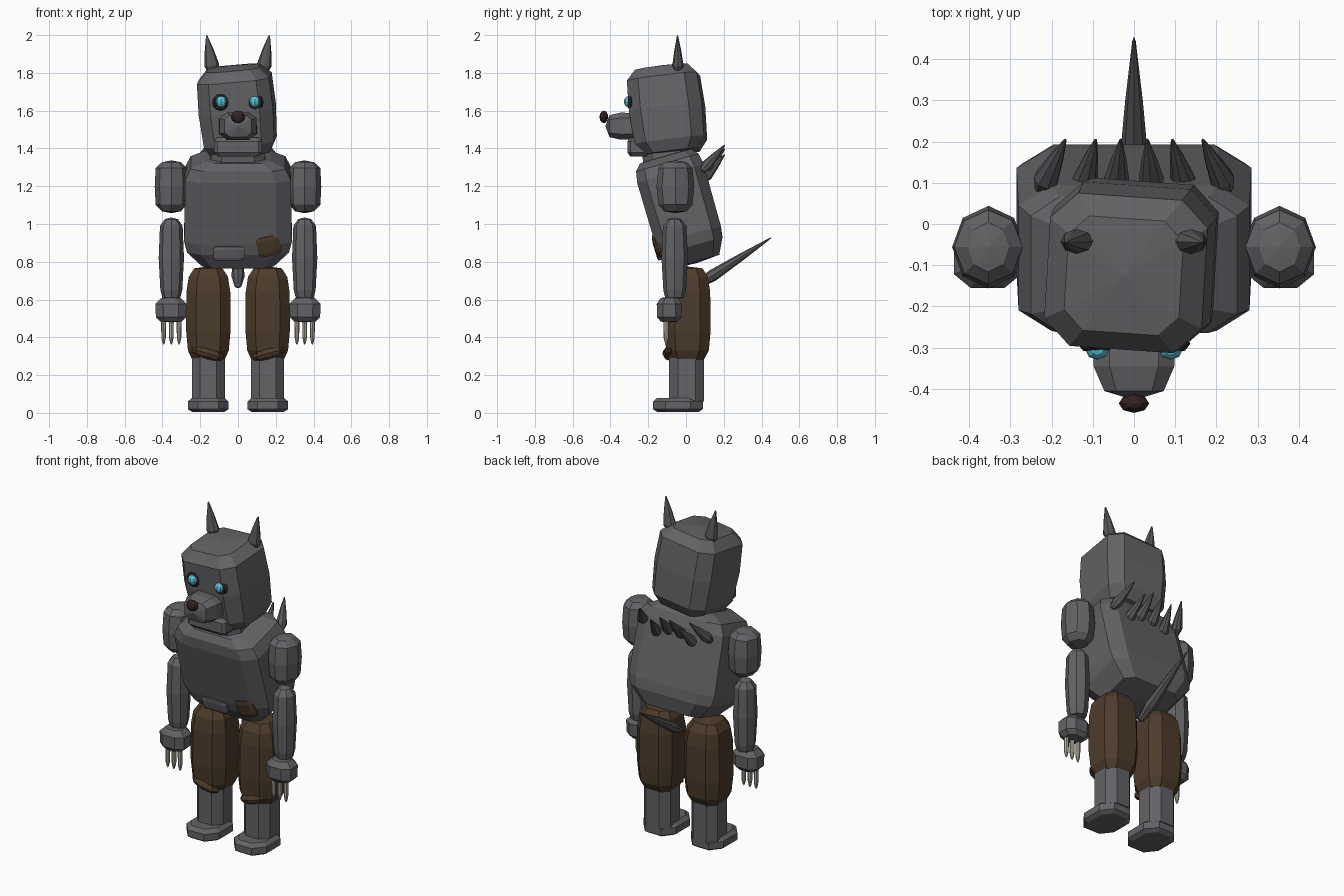
import bpy, math
from mathutils import Vector

if "Cube" in bpy.data.objects:
    bpy.data.objects.remove(bpy.data.objects["Cube"])


def material(name, r, g, b):
    m = bpy.data.materials.new(name)
    m.diffuse_color = (r, g, b, 1)
    m.use_nodes = True
    m.node_tree.nodes["Principled BSDF"].inputs["Base Color"].default_value = m.diffuse_color
    return m


FUR = material("grey fur", 0.125, 0.125, 0.135)
SPIKE = material("dark grey", 0.10, 0.10, 0.105)
CLOTH = material("brown cloth", 0.075, 0.045, 0.024)
CLAW = material("bone", 0.46, 0.43, 0.35)
EYE = material("cyan eye", 0.10, 0.55, 0.70)
SOCKET = material("eye socket black", 0.02, 0.02, 0.022)
NOSE = material("nose dark brown", 0.035, 0.016, 0.016)


def loft(name, rings, mat, loc, rot=(0, 0, 0), k=None, bump=0.01):
    """Eight sided stack of rings (z, rx, ry), closed by fans at both ends.
    k is the flat fraction of a chamfered box section; None is a round octagon."""
    if k is None:
        sec = [(math.cos(i * math.pi / 4), math.sin(i * math.pi / 4)) for i in range(8)]
    else:
        sec = [(1, -k), (1, k), (k, 1), (-k, 1), (-1, k), (-1, -k), (-k, -1), (k, -1)]
    verts = [(x * rx, y * ry, z) for z, rx, ry in rings for x, y in sec]
    n = len(rings)
    faces = [(8 * j + i, 8 * j + (i + 1) % 8, 8 * j + 8 + (i + 1) % 8, 8 * j + 8 + i)
             for j in range(n - 1) for i in range(8)]
    verts += [(0, 0, rings[0][0] - bump), (0, 0, rings[-1][0] + bump)]
    for i in range(8):
        faces.append((8 * n, (i + 1) % 8, i))
        faces.append((8 * n + 1, 8 * (n - 1) + i, 8 * (n - 1) + (i + 1) % 8))
    me = bpy.data.meshes.new(name)
    me.from_pydata(verts, [], faces)
    me.materials.append(mat)
    ob = bpy.data.objects.new(name, me)
    ob.location, ob.rotation_euler = loc, rot
    bpy.context.collection.objects.link(ob)
    return ob


def spike(name, base, tip, rx, ry, mat):
    d = Vector(tip) - Vector(base)
    h = d.length
    rings = [(0, rx * .55, ry * .55), (h * .2, rx, ry), (h * .6, rx * .6, ry * .6),
             (h * .97, rx * .12, ry * .12)]
    rot = Vector((0, 0, 1)).rotation_difference(d).to_euler()
    return loft(name, rings, mat, base, rot, bump=h * .03)


def ball(name, loc, size, mat, rot=(0, 0, 0)):
    rx, ry, rz = size
    rings = [(rz * math.sin(a), rx * math.cos(a), ry * math.cos(a))
             for a in (math.radians(d) for d in (-60, -30, 0, 30, 60))]
    return loft(name, rings, mat, loc, rot, bump=rz * .134)


def slab(name, loc, size, mat, rot=(0, 0, 0), k=.75):
    x, y, z = size
    rings = [(-z, x * .85, y * .85), (-z * .6, x, y), (z * .6, x, y), (z, x * .85, y * .85)]
    return loft(name, rings, mat, loc, rot, k, bump=0)


rad = math.radians

# Torso, leaning forward
loft("torso", [(-.295, .19, .13), (-.21, .27, .172), (-.15, .285, .18),
               (.19, .28, .183), (.25, .25, .172), (.285, .175, .14)],
     FUR, (0, -.03, 1.085), (rad(16), 0, 0), .72)
loft("neck", [(-.1, .15, .13), (.1, .13, .12)], FUR, (0, -.11, 1.4), (rad(10), 0, 0), .6)
slab("belt_buckle", (-.048, -.135, .848), (.083, .025, .037), FUR, (rad(16), 0, 0))
slab("cloth_patch", (.162, -.145, .888), (.062, .025, .052), CLOTH, (rad(16), rad(-15), 0), .55)

# Head, slightly tilted and turned
loft("head", [(-.235, .155, .14), (-.175, .187, .185), (0, .198, .195),
              (.165, .192, .187), (.22, .14, .14)],
     FUR, (-.004, -.1, 1.608), (rad(7), rad(-5), rad(-4)), .66, bump=.015)
loft("muzzle", [(0, .1, .068), (.09, .098, .072), (.15, .072, .058)],
     FUR, (0, -.255, 1.518), (rad(90), 0, 0), .6, bump=.022)
slab("jaw", (0, -.21, 1.408), (.128, .1, .05), FUR, k=.85)
ball("nose", (0, -.435, 1.567), (.037, .023, .033), NOSE)

for s, side in ((-1, "right"), (1, "left")):
    # Eyes and ears
    ball(side + "_eye_socket", (s * .092, -.29, 1.645), (.045, .024, .045), SOCKET)
    ball(side + "_eye", (s * .089, -.305, 1.648), (.029, .024, .029), EYE)
    spike(side + "_ear", (s * .132, -.042, 1.80), (s * .166, -.045, 2.0), .04, .03, SPIKE)

    # Arms, hands and claws
    loft(side + "_upper_arm", [(-.13, .05, .06), (-.095, .083, .09), (0, .088, .1),
                               (.1, .083, .09), (.13, .05, .06)],
         FUR, (s * .353, -.056, 1.197))
    loft(side + "_forearm", [(-.21, .048, .05), (-.17, .058, .06), (0, .067, .07),
                             (.17, .06, .062), (.205, .035, .035)],
         FUR, (s * .353, -.06, .82))
    loft(side + "_hand", [(-.064, .055, .045), (-.04, .08, .065), (.03, .082, .067),
                          (.062, .05, .045)], FUR, (s * .355, -.088, .547), k=.5, bump=.004)
    for i in (-1, 0, 1):
        loft(side + "_claw", [(-.06, .006, .007), (-.03, .012, .014), (.06, .013, .015)],
             CLAW, (s * .353 + i * .041, -.105, .43))

    # Trousers with rolled cuffs, shins and feet
    loft(side + "_trouser_leg", [(-.24, .085, .085), (-.19, .108, .113), (-.08, .118, .123),
                                 (.12, .116, .12), (.2, .104, .108), (.245, .075, .08)],
         CLOTH, (s * .157, .008, .52), k=.55)
    ball(side + "_cuff", (s * .16, -.08, .315), (.092, .045, .032), CLOTH, (0, s * rad(-16), 0))
    loft(side + "_shin", [(-.12, .087, .092), (.12, .087, .092)], FUR,
         (s * .157, .003, .18), k=.5)
    loft(side + "_foot", [(0, .085, .11), (.015, .108, .132), (.055, .108, .132), (.075, .085, .11)],
         FUR, (s * .158, -.043, .005), k=.5, bump=0)

    # Back spikes
    for bx, tx, bz in ((.045, .032, 1.27), (.125, .092, 1.24), (.225, .165, 1.29)):
        spike(side + "_back_spike", (s * bx, .085, bz - .01), (s * tx, .207, bz + .13),
              .031, .031, SPIKE)

# Tail
spike("tail", (0, .06, .675), (0, .455, .93), .036, .032, SPIKE)
